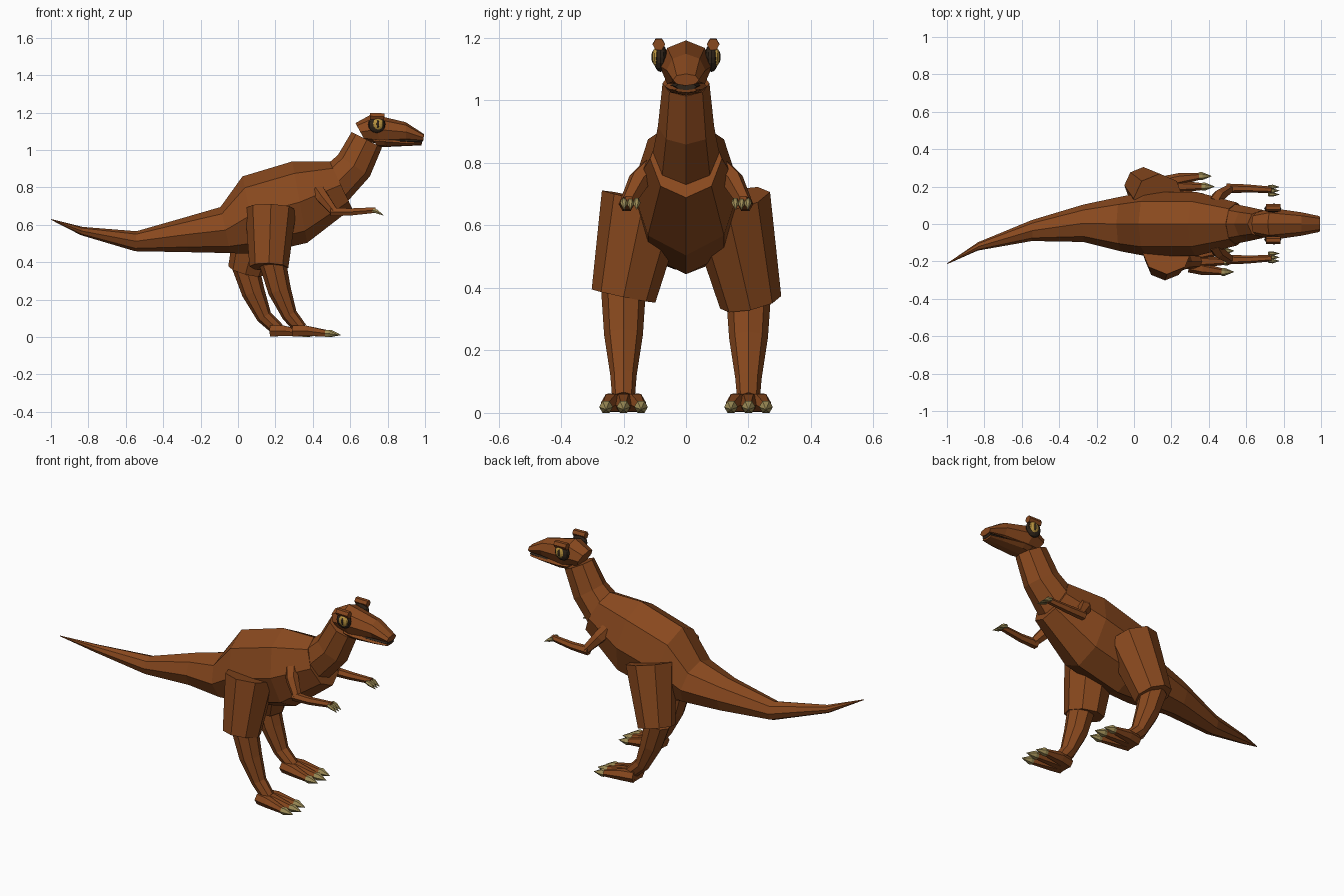
import bpy
from math import cos, sin, pi
from mathutils import Vector

if "Cube" in bpy.data.objects:
    bpy.data.objects.remove(bpy.data.objects["Cube"])


def material(name, rgb):
    m = bpy.data.materials.new(name)
    m.diffuse_color = (*rgb, 1)
    m.use_nodes = True
    m.node_tree.nodes["Principled BSDF"].inputs["Base Color"].default_value = m.diffuse_color
    return m


HIDE = material("hide", (0.25, 0.066, 0.013))
HORN = material("horn", (0.36, 0.28, 0.10))
DARK = material("dark", (0.03, 0.018, 0.01))
GOLD = material("gold", (0.50, 0.30, 0.05))


def skin(name, rings, mat):
    """Join rings of points into a closed flat-faced tube."""
    n = len(rings[0])
    verts = [p for r in rings for p in r]
    faces = [(k * n + i, k * n + (i + 1) % n, (k + 1) * n + (i + 1) % n, (k + 1) * n + i)
             for k in range(len(rings) - 1) for i in range(n)]
    faces += [tuple(reversed(range(n))), tuple(range(len(verts) - n, len(verts)))]
    me = bpy.data.meshes.new(name)
    me.from_pydata(verts, [], faces)
    me.materials.append(mat)
    ob = bpy.data.objects.new(name, me)
    bpy.context.collection.objects.link(ob)
    return ob


def loft(name, sections, mat=HIDE, n=8):
    """Sections: top x, top z, bottom x, bottom z, centre y, half width."""
    rings = []
    for tx, tz, bx, bz, y, w in sections:
        c = Vector(((tx + bx) / 2, y, (tz + bz) / 2))
        up = Vector(((tx - bx) / 2, 0, (tz - bz) / 2))
        rings.append([c + up * cos(2 * pi * i / n) + Vector((0, w * sin(2 * pi * i / n), 0))
                      for i in range(n)])
    return skin(name, rings, mat)


def limb(name, path, mat=HIDE, n=8):
    """Path: x, y, z, radius. Rings stand square to the path."""
    pts = [Vector(p[:3]) for p in path]
    rings = []
    for k, p in enumerate(pts):
        t = (pts[min(k + 1, len(pts) - 1)] - pts[max(k - 1, 0)]).normalized()
        u = (Vector((0, 1, 0)) - t * t.y).normalized()
        v = t.cross(u)
        r = path[k][3]
        rings.append([p + r * (u * cos(2 * pi * i / n) + v * sin(2 * pi * i / n))
                      for i in range(n)])
    return skin(name, rings, mat)


def ball(name, loc, scale, mat):
    bpy.ops.mesh.primitive_uv_sphere_add(segments=12, ring_count=8, location=loc)
    ob = bpy.context.object
    ob.name, ob.scale = name, scale
    ob.data.materials.append(mat)


# Tail and torso
loft("body", [
    (-1.0, .642, -1.0, .638, -.213, .002),
    (-.83, .60, -.84, .556, -.12, .022),
    (-.543, .577, -.55, .47, -.035, .056),
    (-.27, .655, -.27, .465, .004, .10),
    (-.094, .706, -.04, .46, 0, .147),
    (.024, .87, .11, .455, 0, .172),
    (.29, .95, .37, .515, 0, .172),
    (.49, .95, .61, .70, 0, .115)])

# Neck
loft("neck", [
    (.46, .92, .58, .73, 0, .11),
    (.535, .985, .705, .87, 0, .09),
    (.607, 1.107, .77, 1.025, 0, .075)])

# Head, mouth and jaw
loft("head", [
    (.628, 1.155, .68, 1.06, 0, .062),
    (.715, 1.203, .765, 1.04, 0, .085),
    (.896, 1.16, .90, 1.055, 0, .062),
    (.995, 1.096, .99, 1.058, 0, .042)])
loft("jaw", [
    (.70, 1.09, .75, 1.027, 0, .06),
    (.78, 1.085, .785, 1.027, 0, .068),
    (.91, 1.06, .91, 1.033, 0, .052),
    (.985, 1.053, .98, 1.036, 0, .036)])
loft("mouth", [(.84, 1.075, .84, 1.045, 0, .05), (.985, 1.066, .985, 1.044, 0, .034)], DARK)

for side, tag in ((-1, "near"), (1, "far")):
    # Eye and brow
    ball(tag + "_eye", (.742, side * .082, 1.148), (.046, .022, .046), DARK)
    ball(tag + "_iris", (.748, side * .093, 1.15), (.030, .016, .032), GOLD)
    ball(tag + "_pupil", (.748, side * .1, 1.15), (.010, .011, .024), DARK)
    limb(tag + "_brow", [(.705, side * .087, 1.192, .02), (.782, side * .087, 1.19, .02)], n=6)

    # Arm and fingers
    limb(tag + "_upper_arm", [(.43, side * .11, .79, .04), (.455, side * .15, .755, .036),
                              (.515, side * .19, .68, .024)], n=6)
    limb(tag + "_forearm", [(.495, side * .19, .68, .026), (.60, side * .19, .68, .022),
                            (.735, side * .183, .69, .017)], n=6)
    for k in (-1, 0, 1):
        y = side * (.178 + k * .02)
        limb(tag + "_finger_claw", [(.72, y, .69, .011), (.742, y, .682, .012),
                                    (.777, y, .662, .001)], HORN, 6)

# Legs: thigh path, then shin path, then toe reach
legs = {
    "near": (-1, [(.175, -.135, .695, .137), (.165, -.2, .385, .104)],
             [(.185, -.2, .41, .072), (.222, -.2, .26, .062), (.275, -.2, .13, .042),
              (.335, -.2, .055, .036)]),
    "far": (1, [(.13, .135, .69, .137), (.045, .207, .365, .1)],
            [(.04, .2, .39, .072), (.082, .2, .25, .062), (.14, .2, .12, .042),
             (.215, .2, .05, .036)])}
for tag, (side, thigh, shin) in legs.items():
    limb(tag + "_thigh", thigh)
    limb(tag + "_shin", shin)
    ax = shin[-1][0]
    for k in (-1, 0, 1):
        y0, y1 = side * (.2 + k * .025), side * (.2 + k * .056)
        tip = ax + (.155 if k == 0 else .14)
        limb(tag + "_toe", [(ax - .04, y0, .044, .034), (ax + .03, (y0 + y1) / 2, .044, .032),
                            (tip, y1, .03, .018)], n=6)
        limb(tag + "_toe_claw", [(tip - .01, y1, .03, .02), (tip + .008, y1, .03, .022),
                                 (tip + .06, y1, .022, .001)], HORN, 6)

# Consistent outward normals and a base on the ground
bpy.context.view_layer.update()
import bmesh
meshes = [o for o in bpy.data.objects if o.type == "MESH"]
for ob in meshes:
    bm = bmesh.new()
    bm.from_mesh(ob.data)
    bmesh.ops.recalc_face_normals(bm, faces=bm.faces)
    bm.to_mesh(ob.data)
    bm.free()
low = min((o.matrix_world @ v.co).z for o in meshes for v in o.data.vertices)
for ob in meshes:
    ob.location.z -= low
